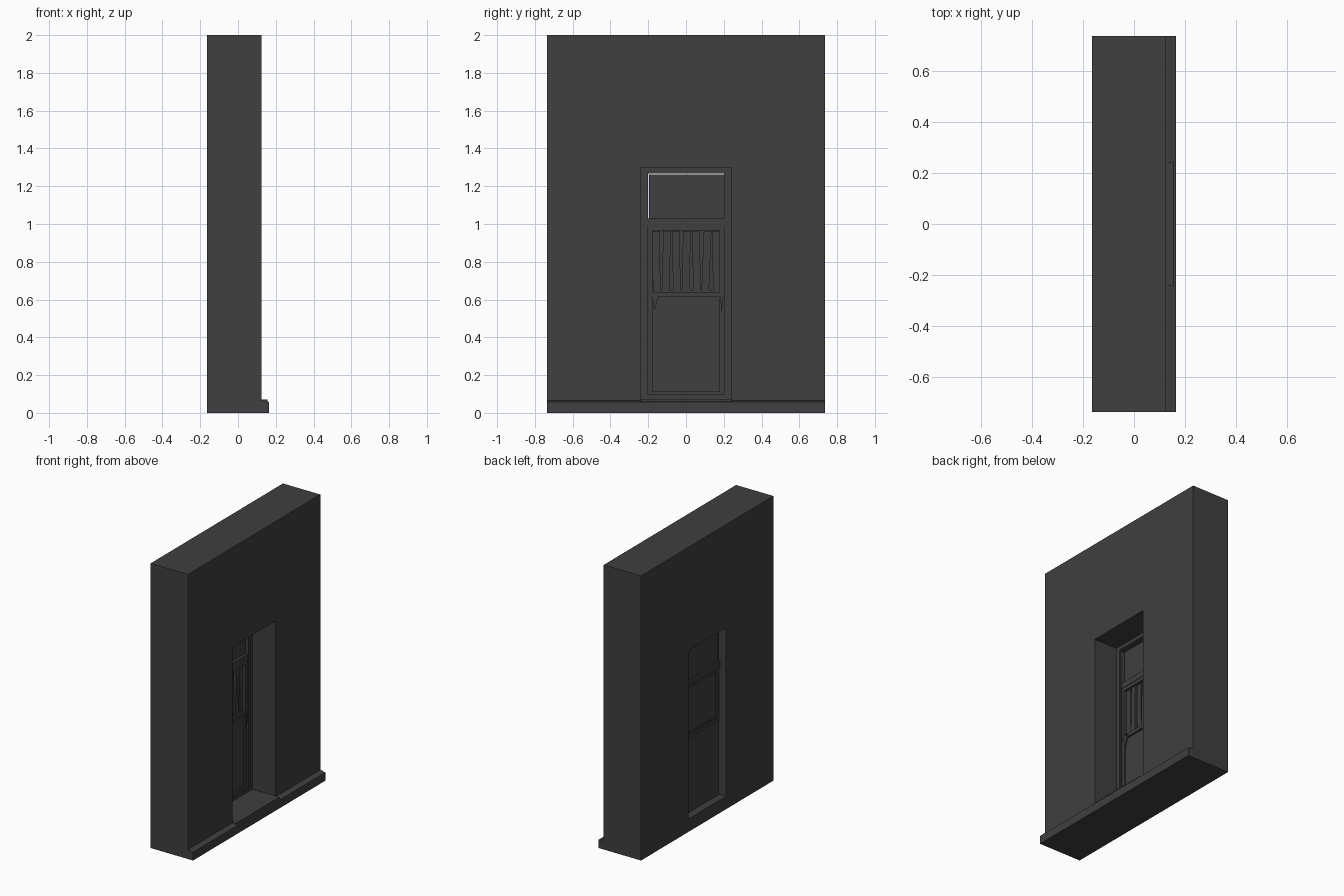
import bpy, bmesh
from mathutils import Matrix, Vector

if "Cube" in bpy.data.objects:
    bpy.data.objects.remove(bpy.data.objects["Cube"])

# One charcoal material for everything
charcoal = bpy.data.materials.new("charcoal")
charcoal.use_nodes = True
COLOUR = (0.05, 0.05, 0.05, 1)
charcoal.diffuse_color = COLOUR
charcoal.node_tree.nodes["Principled BSDF"].inputs["Base Color"].default_value = COLOUR


def finish(name, bm):
    bmesh.ops.recalc_face_normals(bm, faces=bm.faces)
    mesh = bpy.data.meshes.new(name)
    bm.to_mesh(mesh)
    bm.free()
    mesh.materials.append(charcoal)
    obj = bpy.data.objects.new(name, mesh)
    bpy.context.collection.objects.link(obj)
    return obj


def box(name, x, y, z, tilt=0):
    """Box from (low, high) ranges, optionally tilted in the wall plane."""
    bm = bmesh.new()
    size = [r[1] - r[0] for r in (x, y, z)]
    mid = Vector([(r[0] + r[1]) / 2 for r in (x, y, z)])
    m = Matrix.Translation(mid) @ Matrix.Rotation(tilt, 4, 'X') @ Matrix.Diagonal((*size, 1))
    bmesh.ops.create_cube(bm, size=1, matrix=m)
    return finish(name, bm)


def extrude(name, points, move):
    bm = bmesh.new()
    face = bm.faces.new([bm.verts.new(p) for p in points])
    out = bmesh.ops.extrude_face_region(bm, geom=[face], use_keep_orig=True)
    verts = [v for v in out["geom"] if isinstance(v, bmesh.types.BMVert)]
    bmesh.ops.translate(bm, verts=verts, vec=move)
    return finish(name, bm)


def frame(name, x, y, z, w):
    """Rectangular frame: two stiles and two rails of width w."""
    box(name + "_right_stile", x, (y[0], y[0] + w), z)
    box(name + "_left_stile", x, (y[1] - w, y[1]), z)
    box(name + "_bottom_rail", x, (y[0] + w, y[1] - w), (z[0], z[0] + w))
    box(name + "_top_rail", x, (y[0] + w, y[1] - w), (z[1] - w, z[1]))


# Wall: two layers, the front one with a wider opening
HALF, TOP = 0.735, 2.0
BACK, MID, FRONT = -0.165, -0.055, 0.125
for name, x0, x1, half, head, sill in (
        ("wall_front", MID, FRONT, 0.24, 1.30, 0.07),
        ("wall_back", BACK, MID, 0.21, 1.275, 0.09)):
    outline = [(-HALF, 0), (-HALF, TOP), (HALF, TOP), (HALF, 0),
               (half, 0), (half, head), (-half, head), (-half, 0)]
    extrude(name, [(x0, y, z) for y, z in outline], (x1 - x0, 0, 0))
    box(name + "_sill", (x0, x1), (-half, half), (0, sill))

# Plinth along the foot of the wall, and the doorstep on it
plinth = [(FRONT, 0), (0.165, 0), (0.165, 0.058), (FRONT, 0.066)]
extrude("plinth", [(x, -HALF, z) for x, z in plinth], (0, 2 * HALF, 0))
box("doorstep", (FRONT, 0.155), (-0.24, 0.24), (0.05, 0.07))

# Door frame, crossbar and pane over the door
frame("door_frame", (-0.105, -0.06), (-0.21, 0.21), (0.09, 1.275), 0.008)
box("crossbar", (-0.12, -0.065), (-0.205, 0.205), (0.99, 1.03))
box("transom_pane", (-0.11, -0.085), (-0.197, 0.202), (1.03, 1.262))

# Door leaf: lower part with a raised moulding, then the window frame
box("door_lower", (-0.11, -0.08), (-0.202, 0.202), (0.09, 0.65))
frame("lower_moulding", (-0.085, -0.07), (-0.2, 0.2), (0.092, 0.635), 0.022)
frame("window_frame", (-0.115, -0.068), (-0.202, 0.202), (0.615, 0.99), 0.024)
box("window_backing", (-0.105, -0.098), (-0.18, 0.18), (0.63, 0.975))

# Uneven planks across the window
for i, tilt in enumerate((0.01, -0.02, 0.015, -0.01, 0.02, -0.04, 0.01)):
    y = -0.157 + i * 0.053
    depth = 0.006 * (i % 2)
    box("window_plank_%d" % (i + 1), (-0.1, -0.085 + depth),
        (y - 0.02, y + 0.02), (0.642, 0.964), tilt)
box("split_plank", (-0.09, -0.076), (0.1, 0.108), (0.76, 0.9), 0.12)

# Splintered wedges below the window corners
for name, y, w, low in (("right_splinter", -0.185, 0.045, 0.545),
                        ("left_splinter", 0.18, 0.02, 0.525)):
    extrude(name, [(-0.072, y, 0.63), (-0.072, y + w, 0.63), (-0.072, y + w * 0.4, low)],
            (0.01, 0, 0))
